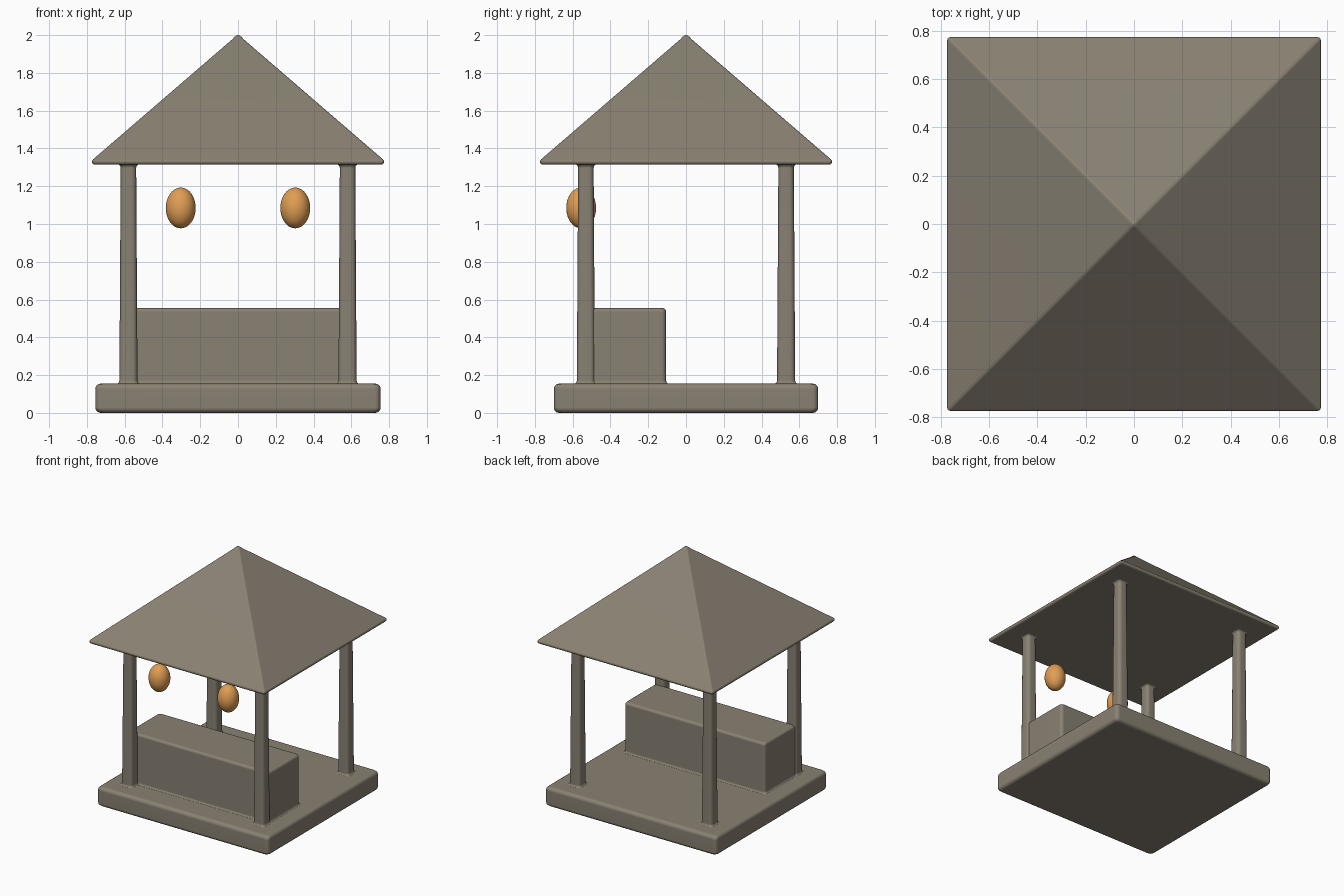
import bpy, bmesh, math

cube = bpy.data.objects.get("Cube")
if cube:
    bpy.data.objects.remove(cube, do_unlink=True)


def make_material(name, colour):
    mat = bpy.data.materials.new(name)
    mat.use_nodes = True
    mat.diffuse_color = colour
    mat.node_tree.nodes["Principled BSDF"].inputs["Base Color"].default_value = colour
    return mat


stone = make_material("warm grey", (0.25, 0.22, 0.17, 1))
amber = make_material("amber", (0.75, 0.34, 0.09, 1))


def smooth(obj):
    bpy.ops.object.select_all(action="DESELECT")
    obj.select_set(True)
    bpy.context.view_layer.objects.active = obj
    bpy.ops.object.shade_smooth_by_angle(angle=math.radians(40))


def rounded_loft(name, x, y, rings, radius, steps=4):
    """Stack rounded rectangles given as (z, half width, half depth)."""
    bm = bmesh.new()
    loops = []
    for z, hx, hy in rings:
        r = min(radius, hx * 0.9, hy * 0.9)
        loop = []
        for corner, (sx, sy) in enumerate([(1, 1), (-1, 1), (-1, -1), (1, -1)]):
            for i in range(steps + 1):
                a = (corner + i / steps) * math.pi / 2
                loop.append(bm.verts.new((sx * (hx - r) + r * math.cos(a),
                                          sy * (hy - r) + r * math.sin(a), z)))
        loops.append(loop)
    for low, high in zip(loops, loops[1:]):
        for i in range(len(low)):
            j = (i + 1) % len(low)
            bm.faces.new((low[i], low[j], high[j], high[i]))
    bm.faces.new(loops[0][::-1])
    bm.faces.new(loops[-1])
    mesh = bpy.data.meshes.new(name)
    bm.to_mesh(mesh)
    bm.free()
    obj = bpy.data.objects.new(name, mesh)
    obj.location = (x, y, 0)
    bpy.context.collection.objects.link(obj)
    mesh.materials.append(stone)
    smooth(obj)
    weighted = obj.modifiers.new("flat_face_normals", "WEIGHTED_NORMAL")
    weighted.keep_sharp = True
    return obj


def arc(z, h, k, r, start, end, steps=4):
    """Quarter round profile about an inset edge, as rings."""
    out = []
    for i in range(steps + 1):
        a = math.radians(start + (end - start) * i / steps)
        out.append((z + r * math.sin(a), h + r * math.cos(a), k + r * math.cos(a)))
    return out


# Base slab with soft edges
rounded_loft("floor_slab", 0, 0,
             arc(0.028, 0.727, 0.672, 0.028, -90, 0) + arc(0.127, 0.727, 0.672, 0.028, 0, 90), 0.03)

# Counter with a small flare where it meets the floor
rounded_loft("counter", 0, -0.3025,
             arc(0.172, 0.64, 0.2175, 0.02, 270, 180) + arc(0.535, 0.6, 0.1775, 0.02, 0, 90), 0.025)

# Four tapered posts, flared at both ends
for side, sx in (("right", -1), ("left", 1)):
    for end, sy in (("front", -1), ("back", 1)):
        rings = arc(0.172, 0.068, 0.068, 0.02, 270, 180) + arc(1.297, 0.061, 0.061, 0.02, 180, 90)
        rounded_loft(f"{end}_{side}_post", sx * 0.58, sy * 0.53, rings, 0.026)

# Pyramid roof with a rounded rim and tip
rounded_loft("roof", 0, 0,
             arc(1.33, 0.757, 0.757, 0.016, -90, 48) +
             [(1.978, 0.03, 0.03), (1.993, 0.016, 0.016), (2.0, 0.004, 0.004)], 0.012)

# Hanging lanterns
for side, sx in (("right", -1), ("left", 1)):
    bpy.ops.mesh.primitive_uv_sphere_add(segments=32, ring_count=20, radius=1,
                                         location=(sx * 0.303, -0.555, 1.085))
    lantern = bpy.context.object
    lantern.name = f"{side}_lantern"
    lantern.scale = (0.079, 0.079, 0.108)
    lantern.data.materials.append(amber)
    smooth(lantern)
